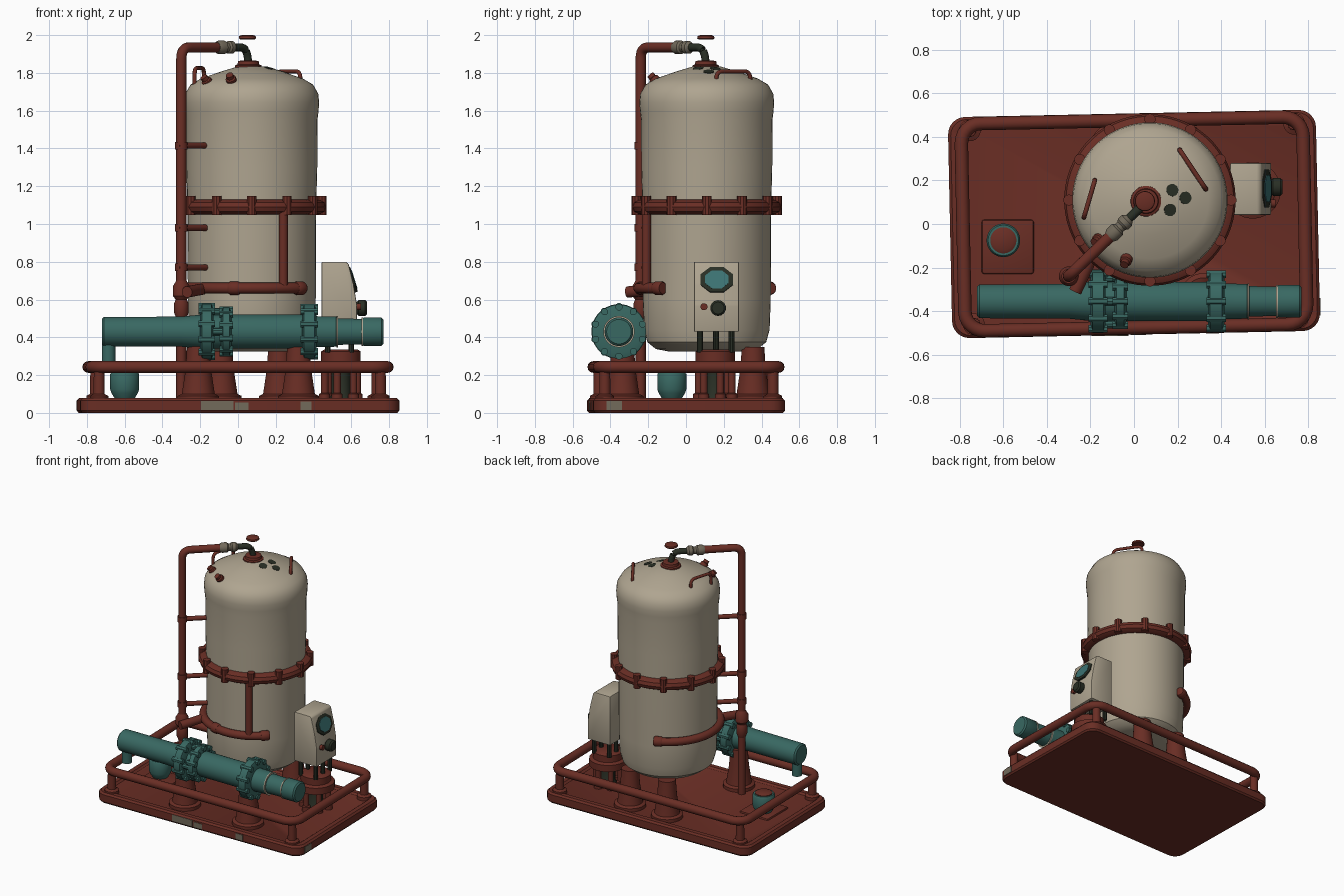
import bpy, bmesh, math
from mathutils import Vector, Matrix

if "Cube" in bpy.data.objects:
    bpy.data.objects.remove(bpy.data.objects["Cube"])

def mat(name, c):
    m = bpy.data.materials.new(name)
    m.diffuse_color = (*c, 1)
    m.use_nodes = True
    m.node_tree.nodes["Principled BSDF"].inputs["Base Color"].default_value = m.diffuse_color
    return m

RED = mat("oxide red", (0.143, 0.027, 0.018))
CREAM = mat("cream enamel", (0.43, 0.375, 0.28))
TEAL = mat("teal paint", (0.04, 0.138, 0.122))
DARK = mat("dark green metal", (0.022, 0.028, 0.018))
GREY = mat("bare metal", (0.17, 0.145, 0.105))
GLASS = mat("screen teal", (0.045, 0.17, 0.17))
TX, TY = 0.073, 0.11          # tank axis
TILT = Matrix.Rotation(math.radians(1.2), 3, 'Z')

def add(name, bm, m):
    bmesh.ops.recalc_face_normals(bm, faces=bm.faces)
    me = bpy.data.meshes.new(name)
    bm.to_mesh(me)
    bm.free()
    me.materials.append(m)
    o = bpy.data.objects.new(name, me)
    bpy.context.collection.objects.link(o)
    return o

def lathe(name, prof, m, loc=(0, 0, 0), d=(0, 0, 1), n=32):
    """Revolve (radius, height) points about direction d from loc, ends capped."""
    bm = bmesh.new()
    q = Vector(d).to_track_quat('Z', 'Y')
    rings = []
    for r, h in prof:
        rings.append([bm.verts.new(Vector(loc) + q @ Vector((r * math.cos(a), r * math.sin(a), h)))
                      for a in [2 * math.pi * (i + 0.5) / n for i in range(n)]])
    for a, b in zip(rings, rings[1:]):
        for i in range(n):
            bm.faces.new((a[i], a[(i + 1) % n], b[(i + 1) % n], b[i]))
    bm.faces.new(rings[0])
    bm.faces.new(rings[-1])
    return add(name, bm, m)

def cyl(name, p0, p1, r, m, r2=None, n=20):
    v = Vector(p1) - Vector(p0)
    return lathe(name, [(r, 0), (r if r2 is None else r2, v.length)], m, p0, v, n)

def box(name, lo, hi, m, bev=0.008):
    bm = bmesh.new()
    bmesh.ops.create_cube(bm, size=1)
    lo, hi = Vector(lo), Vector(hi)
    for v in bm.verts:
        v.co = Vector((v.co[i] * (hi - lo)[i] + (lo + hi)[i] / 2 for i in range(3)))
    if bev:
        bmesh.ops.bevel(bm, geom=bm.edges[:], offset=bev, segments=2, affect='EDGES', profile=0.5)
    return add(name, bm, m)

def fillet(pts, rad, seg=6):
    """Round the inner corners of an open path."""
    pts = [Vector(p) for p in pts]
    out = [pts[0]]
    for a, b, c in zip(pts, pts[1:], pts[2:]):
        p, q = b + (a - b).normalized() * rad, b + (c - b).normalized() * rad
        for i in range(seg + 1):
            t = i / seg
            out.append(p * (1 - t) ** 2 + b * 2 * t * (1 - t) + q * t * t)
    return out + [pts[-1]]

def tube(name, pts, r, m, cyclic=False):
    cu = bpy.data.curves.new(name, 'CURVE')
    cu.dimensions = '3D'
    cu.bevel_depth, cu.bevel_resolution, cu.use_fill_caps = r, 4, True
    s = cu.splines.new('POLY')
    s.points.add(len(pts) - 1)
    for sp, p in zip(s.points, pts):
        sp.co = (*p, 1)
    s.use_cyclic_u = cyclic
    tmp = bpy.data.objects.new(name + "_path", cu)
    me = bpy.data.meshes.new_from_object(tmp)
    bpy.data.objects.remove(tmp)
    me.materials.clear()
    me.materials.append(m)
    bpy.context.collection.objects.link(bpy.data.objects.new(name, me))

def rounded_rect(hx, hy, rad, z, seg=6):
    out = []
    for k, (sx, sy) in enumerate([(1, 1), (-1, 1), (-1, -1), (1, -1)]):
        for i in range(seg + 1):
            a = math.pi / 2 * (k + i / seg)
            out.append(TILT @ Vector((sx * (hx - rad) + rad * math.cos(a), sy * (hy - rad) + rad * math.sin(a), z)))
    return out

def arc(r, z, a0, a1, n):
    return [(TX + r * math.cos(a), TY + r * math.sin(a), z)
            for a in [math.radians(a0 + (a1 - a0) * i / n) for i in range(n + 1)]]

# Skid base: stacked rounded outlines with a raised rim and shallow tray
bm = bmesh.new()
loops = [[bm.verts.new(p) for p in rounded_rect(0.845 - i, 0.508 - i, 0.08 - i * 0.6, z)] for i, z in
         [(0.01, 0), (0, 0.012), (0, 0.065), (0.012, 0.078), (0.045, 0.078), (0.06, 0.066)]]
for a, b in zip(loops, loops[1:]):
    for i in range(len(a)):
        bm.faces.new((a[i], a[i - 1], b[i - 1], b[i]))
bm.faces.new(loops[0])
bm.faces.new(loops[-1])
add("skid_base", bm, RED)
# Worn paint patches on the front and right edges
for x, w, h in [(-0.11, 0.085, 0.05), (0.02, 0.035, 0.04), (0.36, 0.03, 0.045)]:
    y = -0.508 + x * 0.021
    box("base_paint_chip", (x - w, y - 0.003, 0.014), (x + w, y + 0.004, 0.014 + h), GREY, 0)
box("side_paint_chip", (0.848, -0.42, 0.014), (0.856, -0.34, 0.062), GREY, 0)

# Guard rail with corner posts
tube("guard_rail", rounded_rect(0.785, 0.476, 0.09, 0.243), 0.031, RED, True)
for sx in (-1, 1):
    for sy in (-1, 1):
        p = TILT @ Vector((sx * 0.745, sy * 0.445, 0.06))
        lathe("rail_post", [(0.05, 0), (0.05, 0.03), (0.03, 0.04), (0.028, 0.18)], RED, p, n=16)

# Conical pedestals for the pump (front) and the tank (back)
for x, y, top in [(-0.21, -0.335, 0.36), (0.32, -0.335, 0.36), (-0.09, 0.355, 0.35), (0.22, 0.355, 0.35)]:
    lathe("pedestal", [(0.11, 0), (0.11, 0.03), (0.088, 0.04), (0.068, 0.17), (0.06, top - 0.06)], RED, (x, y, 0.06), n=24)

# Tank shell
lathe("tank_shell", [(0.2, 0.325), (0.27, 0.338), (0.315, 0.375), (0.333, 0.44), (0.339, 0.6), (0.341, 1.08),
      (0.347, 1.3), (0.348, 1.55), (0.354, 1.6), (0.357, 1.645), (0.352, 1.69), (0.325, 1.738), (0.27, 1.77), (0.16, 1.808),
      (0.07, 1.835)], CREAM, (TX, TY, 0), n=64)
# Rounded clamp ring with bolted lugs
lathe("clamp_ring", [(0.335, 1.05), (0.36, 1.052), (0.385, 1.066), (0.394, 1.09), (0.385, 1.114), (0.36, 1.128),
      (0.335, 1.13)], RED, (TX, TY, 0), n=64)
for x, y, z in arc(0.372, 1.047, 0, 330, 11):
    cyl("ring_lug", (x, y, z), (x, y, z + 0.1), 0.026, RED, n=10)
# Lower manifold pipe and its riser
tube("manifold_pipe", arc(0.36, 0.66, 114, 315, 40), 0.029, RED)
cyl("manifold_riser", (0.24, -0.21, 0.66), (0.24, -0.21, 1.07), 0.024, RED)
for a in (114, 255, 315):
    x, y, z = arc(0.358, 0.66, a, a, 1)[0]
    lathe("manifold_joint", [(0.03, -0.03), (0.036, -0.02), (0.036, 0.02), (0.03, 0.03)], RED, (x, y, z),
          (-math.sin(math.radians(a)), math.cos(math.radians(a)), 0), 16)

# Tall feed pipe, coupling and hose to the tank top
PX, PY = -0.3, -0.24
D = Vector((0.72, 0.69, 0)).normalized()
S = Vector((PX, PY, 1.935))
tube("feed_pipe", fillet([(PX, PY, 0.07), S, S + D * 0.3], 0.06), 0.027, RED)
lathe("hose_coupling", [(0.028, 0), (0.036, 0.015), (0.036, 0.05), (0.026, 0.06), (0.026, 0.075), (0.034, 0.085),
      (0.034, 0.11), (0.022, 0.125)], GREY, S + D * 0.26, D, 20)
tube("top_hose", fillet([S + D * 0.37, S + D * 0.46, (0.05, 0.1, 1.9), (0.055, 0.105, 1.84)], 0.025), 0.021, DARK)
lathe("tank_cap", [(0.072, 1.815), (0.07, 1.84), (0.058, 1.845), (0.055, 1.863), (0.03, 1.866)], RED, (0.055, 0.105, 0), n=24)
lathe("top_disc", [(0.04, 1.978), (0.046, 1.983), (0.044, 1.995), (0.03, 2.0)], RED, (0.05, 0.105, 0), n=24)
for z in (1.415, 0.98, 0.77):
    cyl("pipe_stay", (PX - 0.02, PY - 0.02, z), (-0.165, -0.12, z), 0.017, RED, n=12)
    cyl("pipe_collar", (PX, PY, z - 0.02), (PX, PY, z + 0.02), 0.033, RED)
lathe("feed_valve", [(0.027, 0.5), (0.038, 0.53), (0.038, 0.58), (0.03, 0.6), (0.045, 0.62), (0.045, 0.67), (0.027, 0.7)], RED, (PX, PY, 0))
cyl("valve_branch", (PX + 0.03, PY - 0.07, 0.64), (-0.19, -0.14, 0.655), 0.03, RED)

# Fittings on the tank dome
for p in [(-0.03, -0.15, 1.745), (-0.15, -0.06, 1.735)]:
    d = Vector((p[0] - TX, p[1] - TY, 0.3))
    lathe("dome_plug", [(0.028, 0), (0.028, 0.035), (0.02, 0.04), (0.02, 0.06)], RED, p, d, 14)
for a, b, z in [((-0.18, 0.2), (-0.23, 0.03), 1.825), ((0.21, 0.34), (0.33, 0.16), 1.808)]:
    tube("lifting_handle", fillet([(*a, 1.745), (*a, z), (*b, z), (*b, 1.73)], 0.04), 0.011, RED)
for x, y in [(0.175, 0.155), (0.235, 0.12), (0.165, 0.065)]:
    v = Vector((x - TX, y - TY, 0))
    z = 1.831 - (v.length - 0.07) * 0.3
    cyl("dome_port", (x, y, z), Vector((x, y, z)) + (v.normalized() * 0.32 + Vector((0, 0, 1))) * 0.005, 0.029, DARK, n=12)

# Horizontal pump along x
PC = (0, -0.355, 0.43)
lathe("pump_body", [(0.068, -0.72), (0.078, -0.71), (0.08, -0.3), (0.09, -0.2), (0.09, 0.33), (0.082, 0.42), (0.08, 0.52),
      (0.07, 0.53), (0.068, 0.655), (0.075, 0.665), (0.075, 0.76), (0.065, 0.77)], TEAL, PC, (1, 0, 0), 32)
for x0, x1, r in [(-0.19, -0.14, 0.146), (-0.08, -0.045, 0.128), (0.35, 0.405, 0.143)]:
    lathe("pump_flange", [(r - 0.03, x0 - 0.01), (r, x0), (r, x1), (r - 0.03, x1 + 0.01)], TEAL, PC, (1, 0, 0), 32)
    for i in range(10):
        a = math.pi * (i + 0.5) / 5
        y, z = PC[1] + (r - 0.013) * math.cos(a), PC[2] + (r - 0.013) * math.sin(a)
        cyl("flange_bolt", (x0 - 0.018, y, z), (x1 + 0.018, y, z), 0.019, TEAL, n=8)
for x in (0.525, 0.657):
    cyl("pump_band", (x - 0.004, *PC[1:]), (x + 0.004, *PC[1:]), 0.083 if x < 0.6 else 0.076, CREAM, n=32)
for y, z in [(-0.46, 0.43), (-0.355, 0.535), (-0.25, 0.43)]:
    cyl("pump_tie_rod", (-0.14, y, z), (-0.06, y, z), 0.02, TEAL, n=10)
tube("pump_outlet", fillet([(-0.62, -0.352, 0.4), (-0.685, -0.352, 0.4), (-0.685, -0.352, 0.27)], 0.03), 0.036, TEAL)

# Drain pot on its mounting pad
box("pot_pad", (-0.7, -0.23, 0.055), (-0.46, 0.02, 0.08), RED, 0.012)
lathe("drain_pot", [(0.055, 0.08), (0.07, 0.105), (0.077, 0.125), (0.077, 0.205), (0.07, 0.215)], TEAL, (-0.6, -0.075, 0))
lathe("pot_lid", [(0.06, 0.2), (0.06, 0.22), (0.045, 0.228)], RED, (-0.6, -0.075, 0))

# Control panel box: side profile extruded across y
bm = bmesh.new()
f = bm.faces.new([bm.verts.new((x, 0.042, z)) for x, z in
                  [(0.442, 0.43), (0.63, 0.43), (0.63, 0.57), (0.612, 0.68), (0.585, 0.79), (0.57, 0.8), (0.442, 0.8)]])
g = bmesh.ops.extrude_face_region(bm, geom=[f])
for v in g['geom']:
    if isinstance(v, bmesh.types.BMVert):
        v.co.y = 0.28
bmesh.ops.bevel(bm, geom=bm.edges[:], offset=0.006, segments=2, affect='EDGES', profile=0.5)
add("panel_box", bm, CREAM)
# Screen (flattened octagon), knob and button
N = Vector((0.97, 0, 0.235)).normalized()
C = Vector((0.606, 0.163, 0.705))
SQUASH = Matrix.Translation(C) @ Matrix.Scale(0.78, 4, (0, 0, 1)) @ Matrix.Translation(-C)
for o in (lathe("screen_frame", [(0.094, -0.012), (0.094, 0.006), (0.086, 0.009)], DARK, C, N, 8),
          cyl("screen_glass", C + N * 0.007, C + N * 0.012, 0.068, GLASS, n=8)):
    o.data.transform(SQUASH)
lathe("panel_knob", [(0.03, 0), (0.042, 0.01), (0.042, 0.045), (0.032, 0.055)], DARK, (0.628, 0.17, 0.555), (1, 0, 0), 14)
cyl("panel_button", (0.628, 0.095, 0.562), (0.65, 0.095, 0.562), 0.019, RED, n=12)

# Panel stand: struts, turntable and columns
SX, SY = 0.545, 0.155
lathe("stand_table", [(0.13, 0.215), (0.13, 0.265), (0.105, 0.275), (0.105, 0.325), (0.09, 0.335)], RED, (SX, SY, 0))
lathe("stand_core", [(0.07, 0.065), (0.05, 0.1), (0.05, 0.22)], DARK, (SX, SY, 0), n=16)
for i in range(6):
    a = math.pi * i / 3 + 0.3
    x, y = SX + 0.09 * math.cos(a), SY + 0.09 * math.sin(a)
    lathe("stand_column", [(0.03, 0.06), (0.03, 0.1), (0.02, 0.105), (0.02, 0.22)], RED, (x, y, 0), n=12)
for x in (0.475, 0.6):
    for y in (0.075, 0.16, 0.24):
        cyl("panel_strut", (x, y, 0.32), (x, y, 0.44), 0.016, DARK, n=10)

# Smooth shading with sharp edges kept
for o in bpy.context.scene.objects:
    o.select_set(True)
    bpy.context.view_layer.objects.active = o
bpy.ops.object.shade_smooth_by_angle(angle=math.radians(35))
